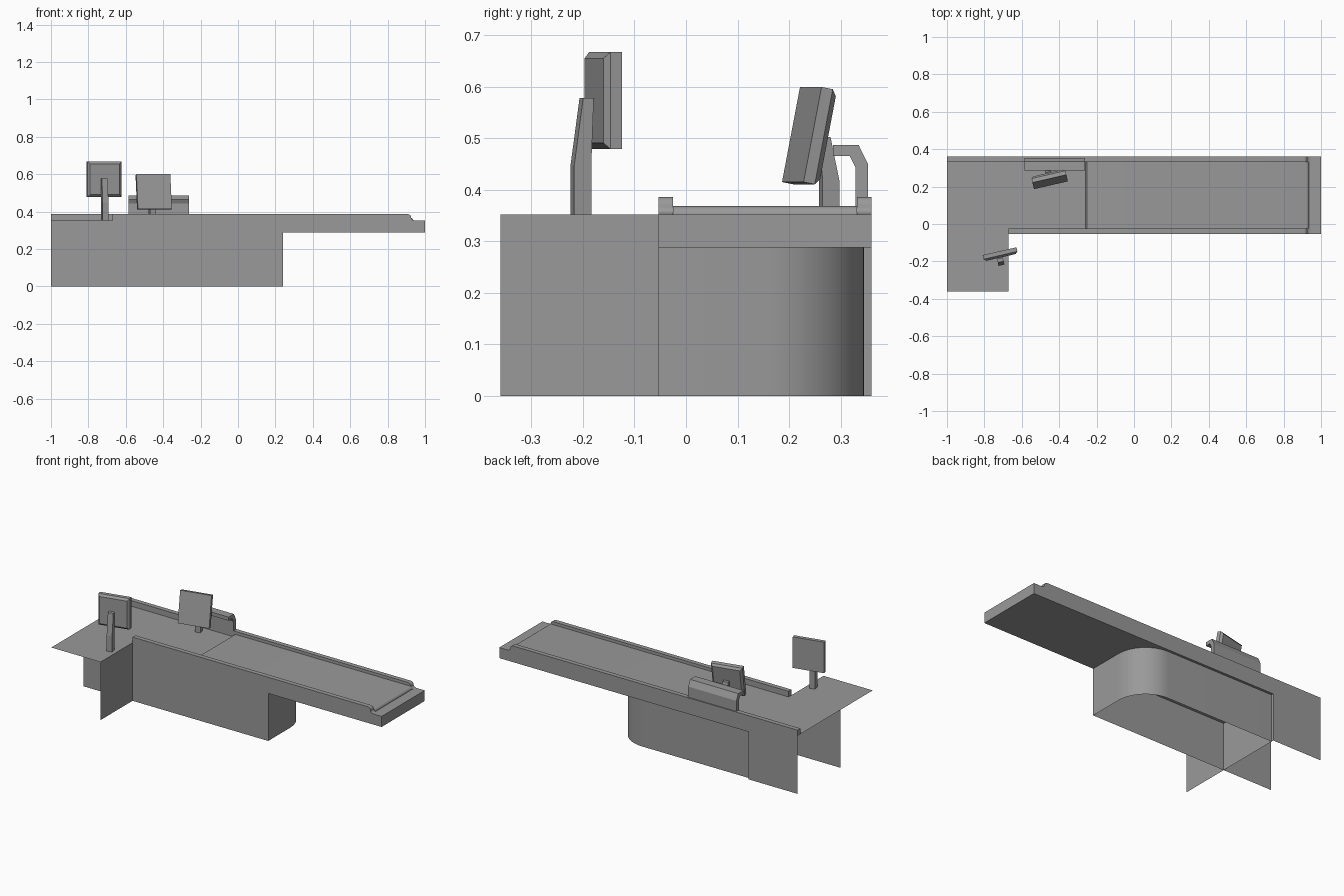
import bpy, bmesh
from math import sin, cos, pi, radians
from mathutils import Matrix, Vector

if "Cube" in bpy.data.objects:
    bpy.data.objects.remove(bpy.data.objects["Cube"])

gray = bpy.data.materials.new("counter_gray")
gray.use_nodes = True
COLOR = (0.32, 0.32, 0.32, 1)
gray.diffuse_color = COLOR
gray.node_tree.nodes["Principled BSDF"].inputs["Base Color"].default_value = COLOR

# Main levels and edges of the counter
LEFT, INNER, RIGHT = -1.0, -0.67, 1.0
DESK_Y, FRONT, BACK = -0.36, -0.053, 0.36
UNDER, TOP, RAIL = 0.288, 0.352, 0.386


def finish(name, bm, smooth=False, matrix=None):
    mesh = bpy.data.meshes.new(name)
    bm.to_mesh(mesh)
    bm.free()
    mesh.materials.append(gray)
    obj = bpy.data.objects.new(name, mesh)
    bpy.context.collection.objects.link(obj)
    if matrix:
        obj.matrix_world = matrix
    if smooth:
        bpy.ops.object.select_all(action='DESELECT')
        obj.select_set(True)
        bpy.context.view_layer.objects.active = obj
        bpy.ops.object.shade_smooth_by_angle(angle=radians(30))
    return obj


def sheet(name, corners):
    """One flat panel without thickness."""
    bm = bmesh.new()
    bm.faces.new([bm.verts.new(c) for c in corners])
    return finish(name, bm)


def wall(name, a, b, z0, z1):
    return sheet(name, [(*a, z0), (*b, z0), (*b, z1), (*a, z1)])


def prism(name, points, axis, start, end, smooth=False, matrix=None):
    """Extrude a profile along x (points are y, z) or y (points are x, z)."""
    bm = bmesh.new()
    place = (lambda u, v: (start, u, v)) if axis == 'x' else (lambda u, v: (u, start, v))
    face = bm.faces.new([bm.verts.new(place(*p)) for p in points])
    ext = bmesh.ops.extrude_face_region(bm, geom=[face], use_keep_orig=True)
    move = Vector((end - start, 0, 0)) if axis == 'x' else Vector((0, end - start, 0))
    bmesh.ops.translate(bm, vec=move,
                        verts=[v for v in ext["geom"] if isinstance(v, bmesh.types.BMVert)])
    bmesh.ops.recalc_face_normals(bm, faces=bm.faces)
    return finish(name, bm, smooth, matrix)


def arc(cx, cy, r, a0, a1, n):
    return [(cx + r * cos(a0 + (a1 - a0) * i / n), cy + r * sin(a0 + (a1 - a0) * i / n))
            for i in range(n + 1)]


# Conveyor deck shell, open at the desk end
wall("deck_front", (LEFT, FRONT), (RIGHT, FRONT), UNDER, TOP)
wall("deck_back", (RIGHT, BACK), (LEFT, BACK), UNDER, TOP)
wall("deck_end", (RIGHT, FRONT), (RIGHT, BACK), UNDER, TOP)
sheet("deck_underside", [(INNER, BACK, UNDER), (RIGHT, BACK, UNDER),
                         (RIGHT, FRONT, UNDER), (INNER, FRONT, UNDER)])

# L-shaped worktop
sheet("worktop", [(LEFT, DESK_Y, TOP), (INNER, DESK_Y, TOP), (INNER, FRONT, TOP),
                  (RIGHT, FRONT, TOP), (RIGHT, BACK, TOP), (LEFT, BACK, TOP)])

# Support panels under the desk end
wall("cross_panel", (INNER, DESK_Y), (INNER, BACK), 0, TOP)
wall("front_panel", (LEFT, FRONT), (INNER, FRONT), 0, UNDER)
wall("back_panel", (INNER, BACK), (LEFT, BACK), 0, UNDER)

# Cabinet wall with one rounded back corner, open below
BODY_X, BODY_Y, R = 0.24, 0.345, 0.19
path = [(INNER, FRONT), (BODY_X, FRONT)]
path += arc(BODY_X - R, BODY_Y - R, R, 0, pi / 2, 16) + [(INNER, BODY_Y)]
bm = bmesh.new()
low = [bm.verts.new((x, y, 0)) for x, y in path]
high = [bm.verts.new((x, y, UNDER)) for x, y in path]
for i in range(len(path) - 1):
    bm.faces.new((low[i], low[i + 1], high[i + 1], high[i]))
finish("cabinet", bm, True)

# Belt with a rolled end
BELT = 0.368
r = BELT - TOP
belt = [(-0.26, TOP), (-0.25, BELT)] + arc(0.92, TOP, r, pi / 2, 0, 6)
prism("belt", belt, 'y', FRONT + 0.028, BACK - 0.028, True)

# Side rails with a curved drop at the far end
drop = arc(0.908, RAIL - 0.018, 0.018, pi / 2, 0, 6) + arc(0.94, TOP + 0.016, 0.014, pi, 1.5 * pi, 5)
for name, start, y in (("front_rail", INNER, FRONT), ("back_rail", LEFT, BACK - 0.028)):
    prism(name, [(start, TOP), (start, RAIL)] + drop + [(0.945, TOP)], 'y', y, y + 0.028, True)

# Bent shield behind the till
shield = [(0.353, TOP), (0.353, 0.45), (0.335, 0.487), (0.285, 0.487), (0.285, 0.465),
          (0.318, 0.465), (0.329, 0.443), (0.329, TOP)]
prism("shield", shield, 'x', -0.585, -0.262)


def screen(name, center, yaw, tilt):
    """Flat display facing +y with a tapered rear casing."""
    w, h, t, bevel = 0.093, 0.094, 0.034, 0.012
    bm = bmesh.new()
    rings = []
    for y, inset in ((t / 2, 0), (-t / 6, 0), (-t / 2, bevel)):
        rings.append([bm.verts.new((sx * (w - inset), y, sz * (h - inset)))
                      for sx, sz in ((-1, -1), (1, -1), (1, 1), (-1, 1))])
    for a, b in zip(rings, rings[1:]):
        for i in range(4):
            bm.faces.new((a[i], a[(i + 1) % 4], b[(i + 1) % 4], b[i]))
    bm.faces.new(rings[0])
    bm.faces.new(rings[-1])
    bmesh.ops.recalc_face_normals(bm, faces=bm.faces)
    m = Matrix.Translation(center) @ Matrix.Rotation(radians(yaw), 4, 'Z')
    finish(name, bm, matrix=m @ Matrix.Rotation(radians(tilt), 4, 'X'))


def post(name, base, yaw, height):
    """Bent stand leaning toward its screen."""
    bend = height * 0.42
    pts = [(-0.017, 0), (-0.017, bend), (0.001, height), (0.022, height), (0.017, bend), (0.017, 0)]
    m = Matrix.Translation(base) @ Matrix.Rotation(radians(yaw), 4, 'Z')
    prism(name, pts, 'x', -0.016, 0.016, matrix=m)


# Customer display on the desk end, till display on the counter
screen("desk_screen", (-0.715, -0.162, 0.573), 13, 0)
post("desk_post", (-0.712, -0.204, TOP), 13, 0.226)
screen("till_screen", (-0.452, 0.241, 0.504), 193, 11)
post("till_post", (-0.458, 0.278, TOP), 193, 0.15)
